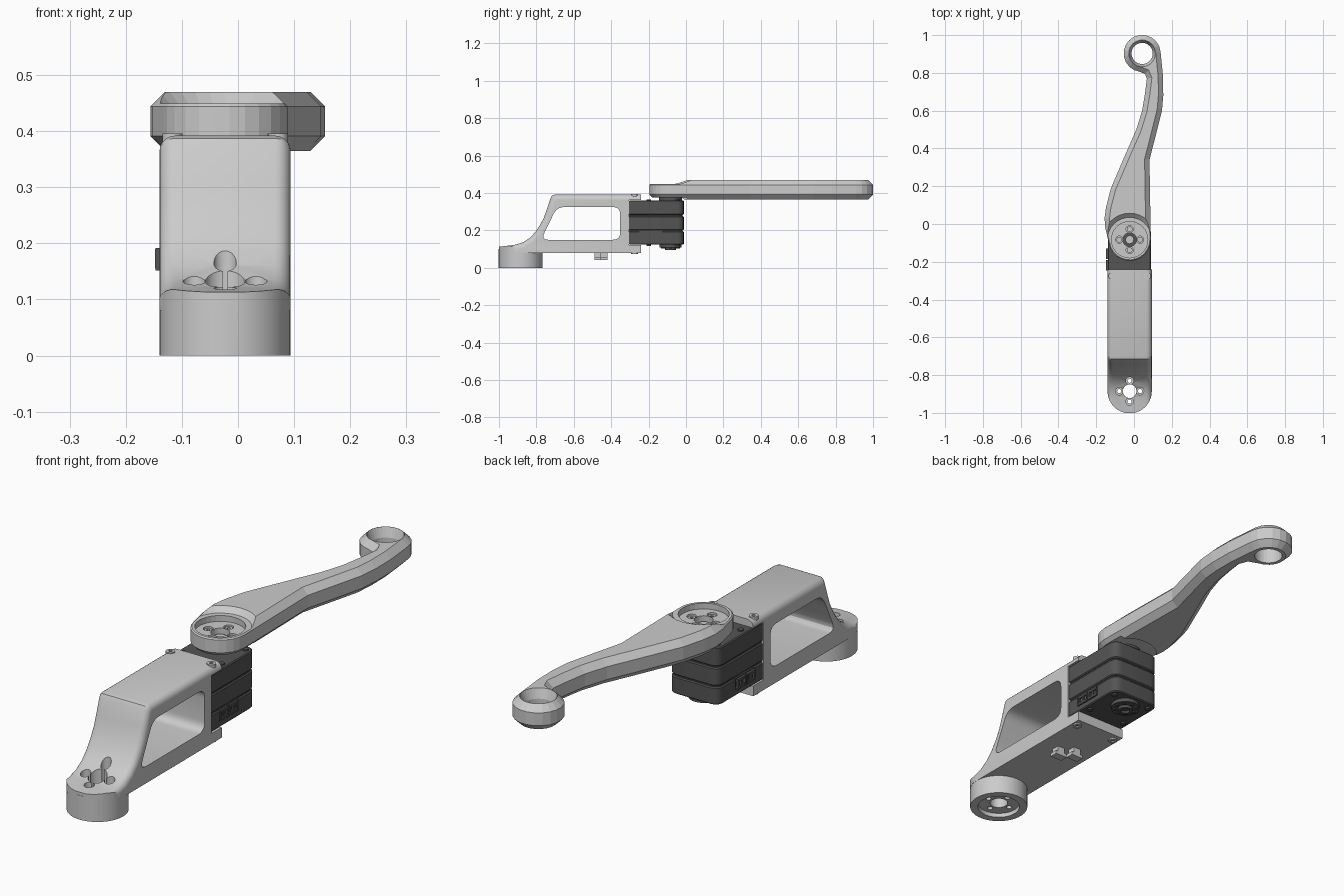
import bpy, bmesh, math
from mathutils import Matrix

if "Cube" in bpy.data.objects:
    bpy.data.objects.remove(bpy.data.objects["Cube"])

CX = -0.023                      # centre line of bracket, motor and hub
FOOT_Y, HUB_Y = -0.885, -0.083
RING = (0.043, 0.903)

dark = bpy.data.materials.new("dark_plastic")
dark.diffuse_color = (0.09, 0.09, 0.09, 1)
dark.use_nodes = True
dark.node_tree.nodes["Principled BSDF"].inputs["Base Color"].default_value = dark.diffuse_color


def finish(name, bm, mat=None):
    bmesh.ops.recalc_face_normals(bm, faces=bm.faces[:])
    me = bpy.data.meshes.new(name)
    bm.to_mesh(me)
    bm.free()
    ob = bpy.data.objects.new(name, me)
    bpy.context.collection.objects.link(ob)
    if mat:
        me.materials.append(mat)
    return ob


def prism(name, pts, lo, hi, axis="z", bevel=0, seg=1, pick=None, mat=None):
    """Extrude an outline along z (pts = x,y) or x (pts = y,z); bevel picked edges."""
    bm = bmesh.new()
    put = (lambda p, h: (p[0], p[1], h)) if axis == "z" else (lambda p, h: (h, p[0], p[1]))
    f = bm.faces.new([bm.verts.new(put(p, lo)) for p in pts])
    r = bmesh.ops.extrude_face_region(bm, geom=[f])
    top = [v for v in r["geom"] if isinstance(v, bmesh.types.BMVert)]
    k = 2 if axis == "z" else 0
    for v in top:
        v.co[k] = hi
    bmesh.ops.recalc_face_normals(bm, faces=bm.faces[:])
    if bevel:
        edges = [e for e in bm.edges if abs(e.verts[0].co[k] - e.verts[1].co[k]) < 1e-5
                 and (pick is None or pick(e))]
        bmesh.ops.bevel(bm, geom=edges, offset=bevel, segments=seg, profile=0.5,
                        affect='EDGES', clamp_overlap=False)
    return finish(name, bm, mat)


def cone(name, x, y, lo, hi, r1, r2=None, n=32, mat=None):
    bm = bmesh.new()
    bmesh.ops.create_cone(bm, cap_ends=True, segments=n, radius1=r1,
                          radius2=r1 if r2 is None else r2, depth=hi - lo,
                          matrix=Matrix.Translation((x, y, (lo + hi) / 2)))
    return finish(name, bm, mat)


def box(name, x0, x1, y0, y1, z0, z1, mat=None):
    return prism(name, [(x0, y0), (x1, y0), (x1, y1), (x0, y1)], z0, z1, mat=mat)


def boolean(ob, tool, op='DIFFERENCE'):
    m = ob.modifiers.new("bool", 'BOOLEAN')
    m.operation, m.object, m.solver = op, tool, 'EXACT'
    bpy.context.view_layer.objects.active = ob
    bpy.ops.object.modifier_apply(modifier=m.name)
    bpy.data.objects.remove(tool)


def arc(cx, cy, r, a0, a1, n):
    return [(cx + r * math.cos(math.radians(a0 + (a1 - a0) * i / n)),
             cy + r * math.sin(math.radians(a0 + (a1 - a0) * i / n))) for i in range(n + 1)]


def rounded(corners, r, n=5):
    """Round every corner of a polygon with a quadratic blend."""
    out = []
    for i, p in enumerate(corners):
        ends = []
        for q in (corners[i - 1], corners[(i + 1) % len(corners)]):
            d = math.dist(p, q)
            ends.append([p[k] + (q[k] - p[k]) * r / d for k in (0, 1)])
        for j in range(n + 1):
            t = j / n
            out.append(tuple((1 - t) ** 2 * ends[0][k] + 2 * t * (1 - t) * p[k]
                             + t * t * ends[1][k] for k in (0, 1)))
    return out


def cross(y, d=0.055):
    return [(CX + d, y), (CX - d, y), (CX, y + d), (CX, y - d)]


# Bracket: side profile with swept front and motor notch
side = [(-1.0, 0.08), (-0.24, 0.08), (-0.24, 0.122), (-0.306, 0.122), (-0.306, 0.362),
        (-0.24, 0.362), (-0.24, 0.392), (-0.70, 0.392), (-0.716, 0.387), (-0.724, 0.373),
        (-0.745, 0.31), (-0.76, 0.268), (-0.78, 0.23), (-0.805, 0.192), (-0.835, 0.16),
        (-0.873, 0.136), (-0.915, 0.123), (-1.0, 0.113)]


def outer_edge(e):
    notch = lambda v: v.co.y > -0.32 and 0.1 < v.co.z < 0.38
    ends = lambda v: v.co.y > -0.25 or v.co.y < -0.99
    return not any(notch(v) for v in e.verts) and not all(ends(v) for v in e.verts)


bracket = prism("bracket", side, CX - 0.117, CX + 0.117, "x", 0.028, 5, outer_edge)
plan = arc(CX, FOOT_Y, 0.1172, 180, 360, 28) + [(CX + 0.1172, -0.2), (CX - 0.1172, -0.2)]
boolean(bracket, prism("plan_cutter", plan, -0.1, 0.6), 'INTERSECT')
boolean(bracket, cone("foot_tool", CX, FOOT_Y, 0, 0.1, 0.1165, n=56), 'UNION')
window = rounded([(-0.775, 0.15), (-0.352, 0.15), (-0.352, 0.325), (-0.69, 0.325)], 0.04)
boolean(bracket, prism("window_cutter", window, -0.4, 0.4, "x"))
# Foot mounting recess, centre bore and stepped screw holes
boolean(bracket, cone("recess_cutter", CX, FOOT_Y, -0.05, 0.018, 0.085))
boolean(bracket, cone("bore_cutter", CX, FOOT_Y, -0.1, 0.3, 0.036))
for x, y in cross(FOOT_Y):
    boolean(bracket, cone("hole_cutter", x, y, -0.1, 0.1, 0.011, n=16))
    boolean(bracket, cone("counterbore_cutter", x, y, 0.05, 0.5, 0.02, n=20))

# Bracket screws, top and bottom, plus cable hooks below
for sx in (-1, 1):
    x = CX + sx * 0.094
    for z0, z1 in ((0.38, 0.396), (0.074, 0.09)):
        screw = cone("bracket_screw", x, -0.275, z0, z1, 0.018, n=20)
        outside = z1 - 0.006 if z0 > 0.2 else z0 - 0.01
        boolean(screw, cone("socket_cutter", x, -0.275, outside, outside + 0.016, 0.008, n=6))
for x0, y0 in ((CX - 0.045, -0.455), (CX + 0.01, -0.49)):
    box("cable_hook_stem", x0, x0 + 0.035, y0, y0 + 0.035, 0.042, 0.085)
    box("cable_hook_lip", x0 - 0.01, x0 + 0.045, y0, y0 + 0.035, 0.042, 0.056)

# Motor: three housing shells over a slightly smaller core
def housing(inset):
    x0, x1, y1 = CX - 0.115 + inset, CX + 0.113 - inset, -0.012 - inset
    back = rounded([(x1, -0.2), (x1, y1), (x0, y1), (x0, -0.2)], 0.04)
    return [(x0, -0.304), (x1, -0.304)] + back[6:18]


prism("motor_core", housing(0.006), 0.13, 0.355, mat=dark)
shells = [prism("motor_shell", housing(0), a, b, bevel=0.004, mat=dark)
          for a, b in ((0.124, 0.196), (0.202, 0.277), (0.283, 0.361))]
# Cable sockets on both sides of the lower shell
for x in (CX - 0.115, CX + 0.113):
    boolean(shells[0], box("port_cutter", x - 0.018, x + 0.018, -0.25, -0.125, 0.148, 0.205))
    for y in (-0.246, -0.185):
        box("socket", x - 0.009, x + 0.001, y, y + 0.056, 0.152, 0.162, dark)
        box("socket", x - 0.009, x + 0.001, y, y + 0.056, 0.182, 0.192, dark)
        for k in range(3):
            box("socket_pin", x - 0.01, x, y + k * 0.024, y + k * 0.024 + 0.008, 0.155, 0.19, dark)
# Motor output discs, idler and case screws
cone("output_disc", CX, HUB_Y, 0.355, 0.38, 0.062, mat=dark)
idler = cone("idler_disc", CX, HUB_Y, 0.108, 0.13, 0.058, mat=dark)
cap = cone("idler_cap", CX, HUB_Y, 0.096, 0.12, 0.03, mat=dark)
boolean(cap, cone("cap_cutter", CX, HUB_Y, 0.08, 0.106, 0.018))
for i in range(8):
    a = i * math.pi / 4
    cone("idler_screw", CX + 0.044 * math.cos(a), HUB_Y + 0.044 * math.sin(a),
         0.104, 0.112, 0.007, n=10, mat=dark)
for sx in (-1, 1):
    for y in (-0.045, -0.2):
        cone("case_screw", CX + sx * 0.088, y, 0.118, 0.366, 0.012, n=14, mat=dark)

# Arm: curved outline with chamfered edges
outline = (arc(CX, HUB_Y, 0.112, 188, 360, 12) + [(0.082, 0.34), (0.118, 0.48), (0.148, 0.6),
           (0.155, 0.68), (0.154, 0.78)] + arc(*RING, 0.098, 5, 262, 14)
           + [(0.058, 0.795), (0.068, 0.77), (0.058, 0.69), (0.043, 0.6), (0.012, 0.5),
              (-0.045, 0.37), (-0.122, 0.19), (-0.148, 0.09), (-0.156, 0.03), (-0.152, -0.02)])
arm = prism("arm", outline, 0.365, 0.47, bevel=0.026)
# Hub step, disc recess and clearance beneath
boolean(arm, cone("step_cutter", CX, HUB_Y, 0.449, 0.489, 0.118, 0.16))
boolean(arm, cone("hub_recess_cutter", CX, HUB_Y, 0.425, 0.48, 0.096))
boolean(arm, cone("clearance_cutter", CX, HUB_Y, 0.34, 0.376, 0.128))
boolean(arm, cone("hub_bore_cutter", CX, HUB_Y, 0.3, 0.5, 0.036))
for x, y in cross(HUB_Y):
    boolean(arm, cone("hub_hole_cutter", x, y, 0.408, 0.5, 0.019, n=20))
    screw = cone("hub_screw", x, y, 0.4, 0.42, 0.015, n=16)
    boolean(screw, cone("socket_cutter", x, y, 0.413, 0.43, 0.007, n=6))
cone("output_shaft", CX, HUB_Y, 0.36, 0.408, 0.022, n=20)
# End ring hole with flared mouth
boolean(arm, cone("ring_cutter", *RING, 0.3, 0.5, 0.056))
boolean(arm, cone("flare_cutter", *RING, 0.43, 0.48, 0.0555, 0.074))

# Smooth shading on rounded parts, flat facets on the arm
bpy.ops.object.select_all(action='DESELECT')
for ob in bpy.data.objects:
    ob.select_set(ob.name != "arm")
bpy.context.view_layer.objects.active = bracket
bpy.ops.object.shade_smooth_by_angle(angle=math.radians(30))
